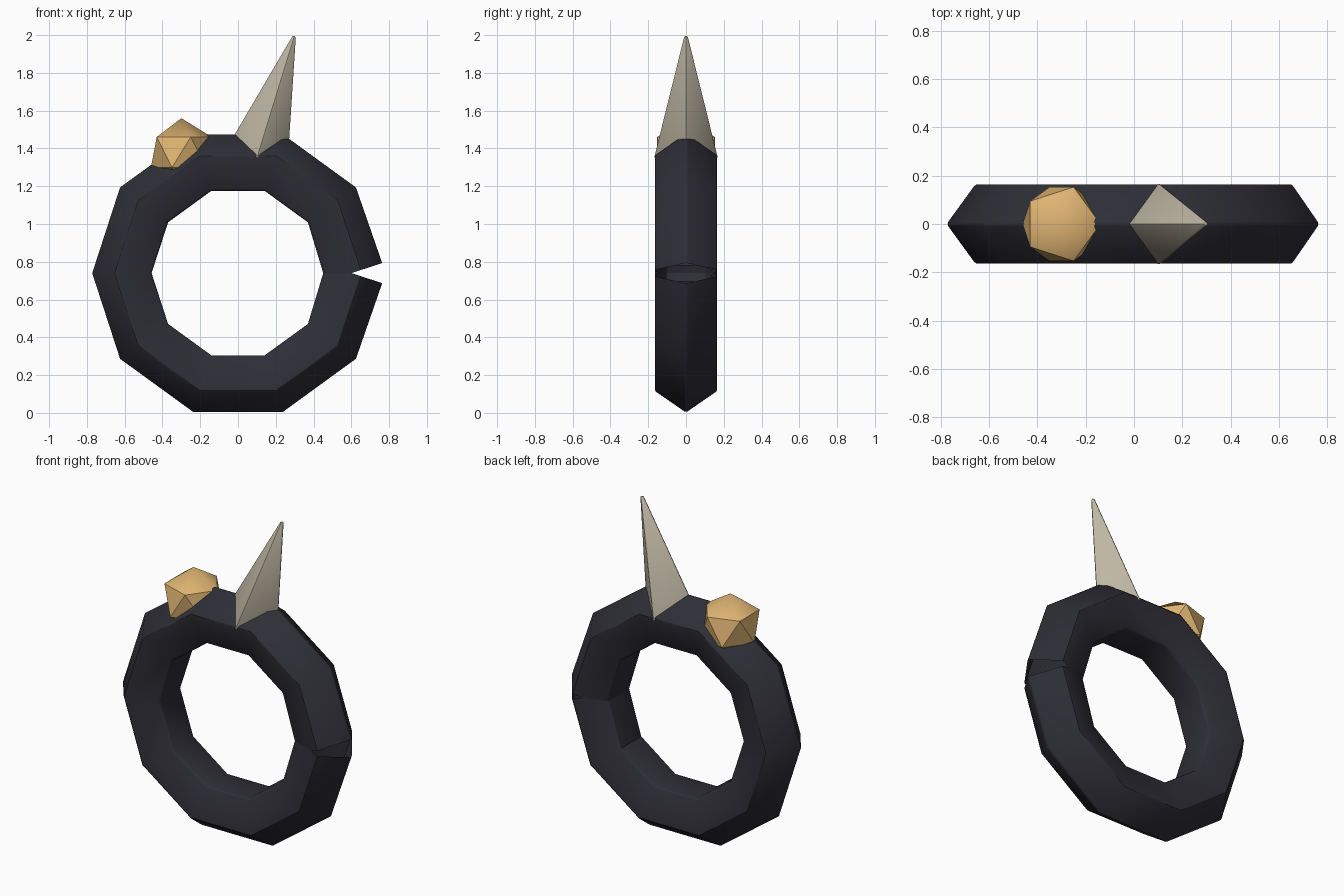
import bpy, bmesh, math
from mathutils import Vector

if "Cube" in bpy.data.objects:
    bpy.data.objects.remove(bpy.data.objects["Cube"])


def material(name, rgb):
    m = bpy.data.materials.new(name)
    m.diffuse_color = (*rgb, 1)
    m.use_nodes = True
    m.node_tree.nodes["Principled BSDF"].inputs["Base Color"].default_value = m.diffuse_color
    return m


def finish(bm, name, mat):
    mesh = bpy.data.meshes.new(name)
    bm.to_mesh(mesh)
    bm.free()
    ob = bpy.data.objects.new(name, mesh)
    bpy.context.collection.objects.link(ob)
    mesh.materials.append(mat)
    return ob


def soften(ob, width):
    # narrow rounded edges on the sharp creases only
    bev = ob.modifiers.new("soft_edges", 'BEVEL')
    bev.width = width
    bev.segments = 2
    bev.limit_method = 'ANGLE'
    bev.angle_limit = math.radians(45)
    bpy.ops.object.select_all(action='DESELECT')
    ob.select_set(True)
    bpy.context.view_layer.objects.active = ob
    bpy.ops.object.modifier_apply(modifier=bev.name)
    bpy.ops.object.shade_smooth_by_angle(angle=math.radians(34))


dark = material("dark_metal", (0.027, 0.027, 0.037))
bone = material("bone", (0.52, 0.47, 0.37))
gold = material("gold", (0.74, 0.46, 0.17))

# Band: five-sided tube swept along a ten-sided open loop, ends cut square
R, TUBE, CZ, N = 0.6, 0.176, 0.74, 10
bm = bmesh.new()
rings = []
for i in range(N + 1):
    a = 2 * math.pi * i / N
    tilt = a + (math.pi / N if i == 0 else -math.pi / N if i == N else 0)
    centre = Vector((R * math.cos(a), 0, CZ + R * math.sin(a)))
    out = Vector((math.cos(tilt), 0, math.sin(tilt)))
    ring = []
    for k in range(5):
        b = 2 * math.pi * k / 5
        ring.append(bm.verts.new(centre + out * TUBE * math.cos(b)
                                 + Vector((0, TUBE * math.sin(b), 0))))
    rings.append(ring)
for r0, r1 in zip(rings, rings[1:]):
    for k in range(5):
        j = (k + 1) % 5
        bm.faces.new((r0[k], r0[j], r1[j], r1[k]))
bm.normal_update()
# outermost faces must point away from the loop centre
probe = max(bm.faces, key=lambda f: f.calc_center_median().z)
if probe.normal.z < 0:
    bmesh.ops.reverse_faces(bm, faces=bm.faces[:])
soften(finish(bm, "ring_band", dark), 0.012)

# Horn: leaning four-sided spike with a tiny blunt tip
base, tip = Vector((0.1, 0, 1.35)), Vector((0.298, 0, 1.995))
axis = tip - base
bm = bmesh.new()
bmesh.ops.create_cone(bm, cap_ends=True, segments=4, radius1=0.172,
                      radius2=0.012, depth=axis.length)
for v in bm.verts:
    v.co.z += axis.length / 2
ob = finish(bm, "horn_spike", bone)
ob.location = base
ob.rotation_euler = (0, math.atan2(axis.x, axis.z), 0)
soften(ob, 0.008)

# Stone: faceted twenty-sided nugget sunk in the band, with a soft crown
bm = bmesh.new()
bmesh.ops.create_icosphere(bm, subdivisions=1, radius=0.18)
for f in bm.faces:
    f.smooth = f.calc_center_median().z > 0.1
for e in bm.edges:
    e.smooth = all(f.smooth for f in e.link_faces)
finish(bm, "gold_stone", gold).location = (-0.3, 0, 1.38)
